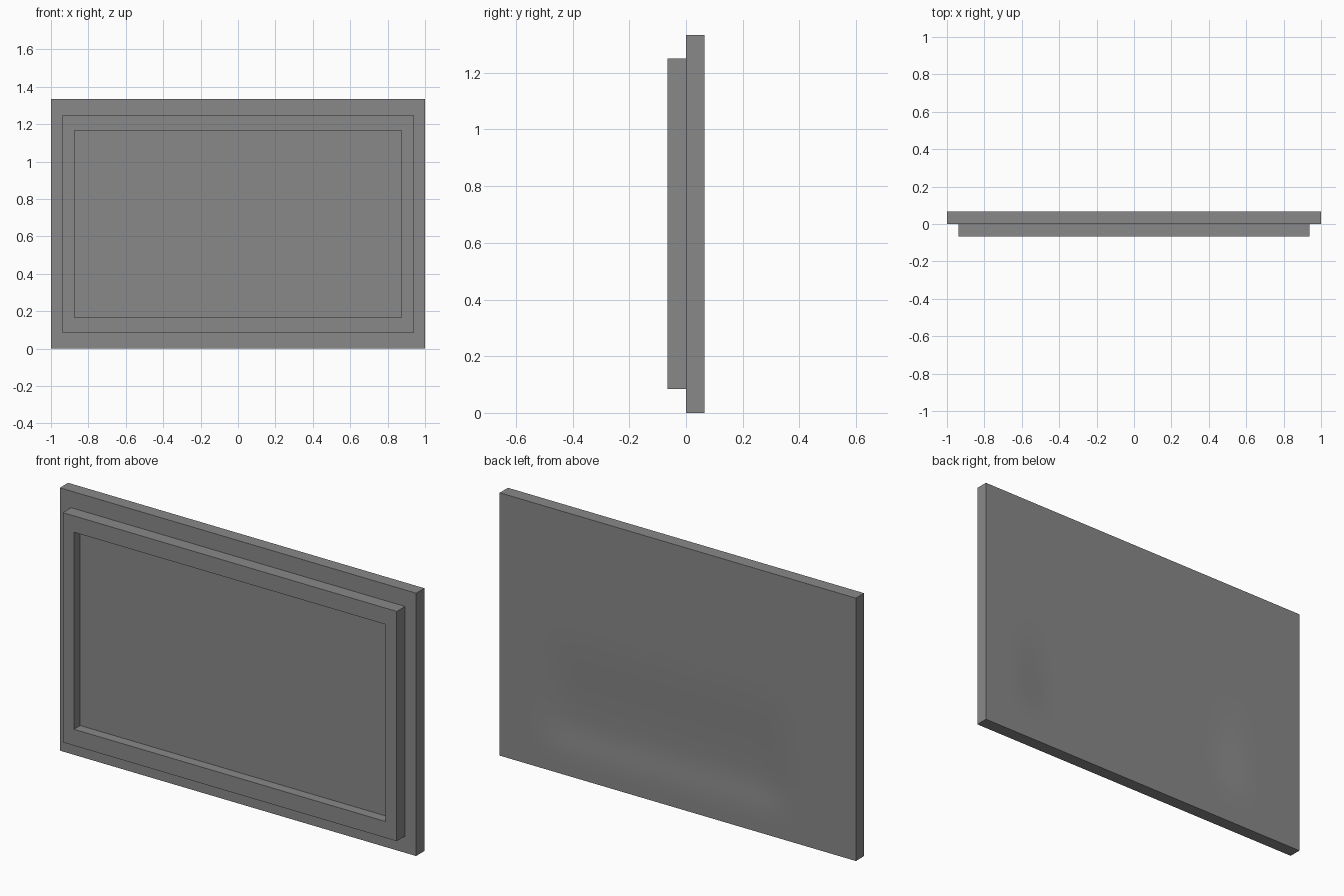
import bpy, bmesh, math
from mathutils import Vector

cube = bpy.data.objects.get("Cube")
if cube:
    bpy.data.objects.remove(cube, do_unlink=True)

W, H, D = 2.0, 1.334, 0.066      # board width, height, thickness
RECESS = 0.05                    # depth of the panel inside the frame

grey = bpy.data.materials.new("mid grey")
grey.use_nodes = True
grey.diffuse_color = (0.25, 0.25, 0.25, 1)
grey.node_tree.nodes["Principled BSDF"].inputs["Base Color"].default_value = grey.diffuse_color


def finish(name, bm):
    bmesh.ops.recalc_face_normals(bm, faces=bm.faces)
    mesh = bpy.data.meshes.new(name)
    bm.to_mesh(mesh)
    bm.free()
    mesh.materials.append(grey)
    obj = bpy.data.objects.new(name, mesh)
    bpy.context.collection.objects.link(obj)
    bpy.ops.object.select_all(action='DESELECT')
    obj.select_set(True)
    bpy.context.view_layer.objects.active = obj
    bpy.ops.object.shade_smooth_by_angle(angle=math.radians(30))
    return obj


def rectangle(bm, half_w, low, high, y):
    return [bm.verts.new((x, y, z)) for x, z in
            ((-half_w, low), (half_w, low), (half_w, high), (-half_w, high))]


def bridge(bm, a, b):
    for i in range(4):
        j = (i + 1) % 4
        bm.faces.new((a[i], a[j], b[j], b[i]))


def bump(t):
    # Smooth rise and fall over -1..1
    return math.cos(t * math.pi / 2) ** 2 if abs(t) < 1 else 0


def dent(x, z):
    # Very shallow hollow low on the back, steeper below than above
    across = min(1, max(0, 1 - abs(x - 0.07) / 0.77) * 3)
    across = across * across * (3 - 2 * across)
    rise = (z - 0.28) / (0.2 if z < 0.28 else 0.5)
    return 0.012 * across * bump(rise)


# Backing board: finely divided back, flat sides and front
bm = bmesh.new()
bmesh.ops.create_grid(bm, x_segments=40, y_segments=28, size=1)
rim = [e for e in bm.edges if e.is_boundary]
for v in bm.verts:
    x, z = v.co.x * W / 2, (v.co.y + 1) * H / 2
    v.co = Vector((x, D - dent(x, z), z))
sides = bmesh.ops.extrude_edge_only(bm, edges=rim)["geom"]
for v in sides:
    if isinstance(v, bmesh.types.BMVert):
        v.co.y = 0
front_rim = [e for e in bm.edges if e.is_boundary]
bmesh.ops.contextual_create(bm, geom=front_rim)
finish("backing_board", bm)

# Raised frame with a sunken panel
bm = bmesh.new()
loops = [rectangle(bm, 0.9375, 0.084, 1.25, 0),
         rectangle(bm, 0.9375, 0.084, 1.25, -D),
         rectangle(bm, 0.875, 0.167, 1.167, -D),
         rectangle(bm, 0.875, 0.167, 1.167, RECESS - D)]
for a, b in zip(loops, loops[1:]):
    bridge(bm, a, b)
bm.faces.new(loops[-1])
finish("raised_frame", bm)
